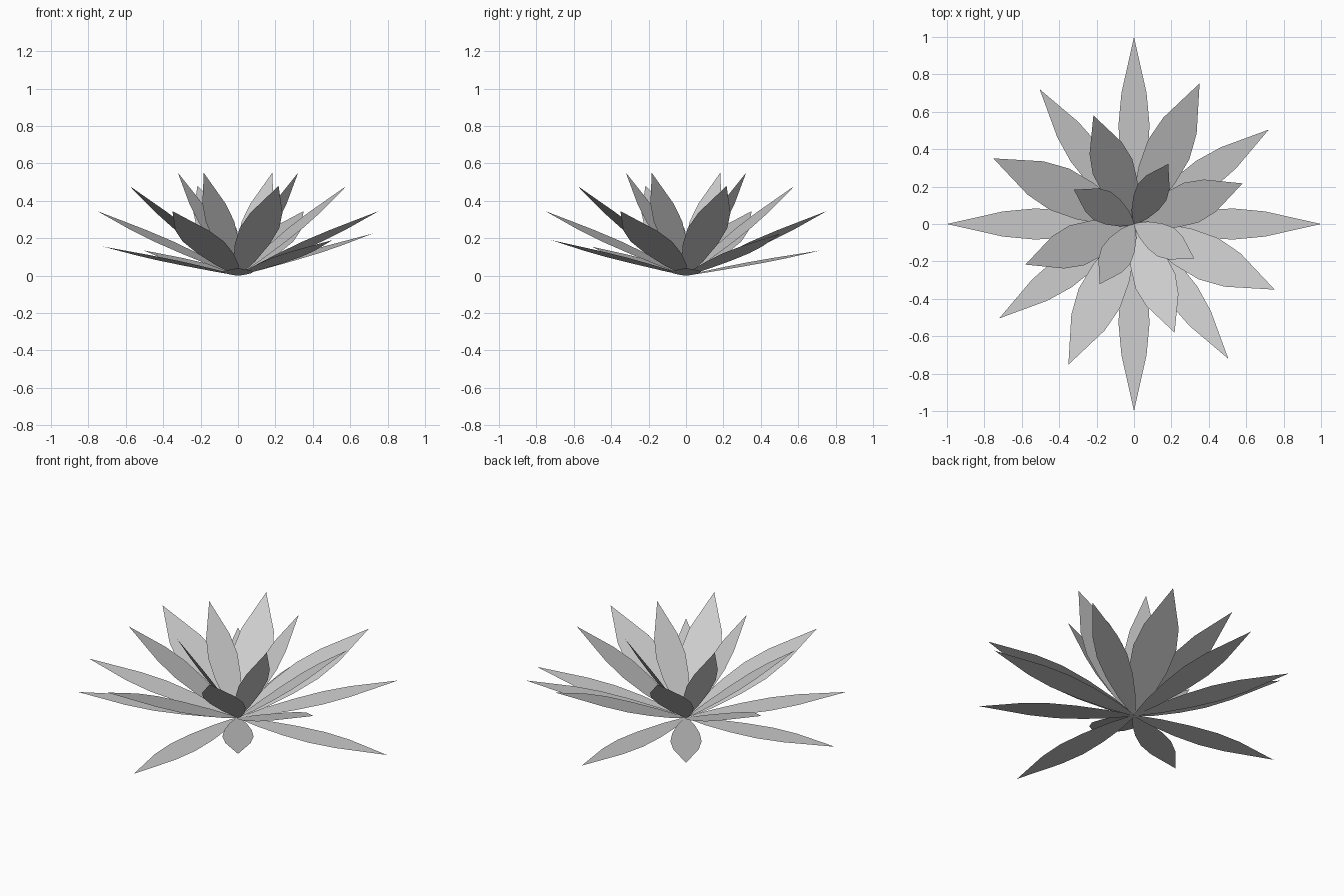
import bpy
import math
from mathutils import Vector

cube = bpy.data.objects.get("Cube")
if cube:
    bpy.data.objects.remove(cube, do_unlink=True)

grey = bpy.data.materials.new("light_grey")
grey.use_nodes = True
colour = (0.6, 0.6, 0.6, 1)
grey.diffuse_color = colour
grey.node_tree.nodes["Principled BSDF"].inputs["Base Color"].default_value = colour

# Leaf outline: fraction of the length, fraction of the greatest half width
OUTLINE = [(0, 0.08), (0.16, 0.55), (0.35, 0.88), (0.53, 1), (0.7, 0.81)]


def leaf(name, angle, reach, rise, half_width):
    """Flat pointed leaf from the centre, tilted up to its tip."""
    a = math.radians(angle)
    tip = Vector((reach * math.cos(a), reach * math.sin(a), rise))
    side = Vector((-math.sin(a), math.cos(a), 0)) * half_width
    right = [tip * t - side * w for t, w in OUTLINE]
    left = [tip * t + side * w for t, w in reversed(OUTLINE)]
    points = right + [tip] + left
    mesh = bpy.data.meshes.new(name)
    mesh.from_pydata(points, [], [range(len(points))])
    mesh.materials.append(grey)
    obj = bpy.data.objects.new(name, mesh)
    bpy.context.collection.objects.link(obj)


# Rings of four leaves: name, first angle, reach, half width, tip heights
RINGS = [
    ("ground_leaf", 0, 1.0, 0.083, (0.04, 0.09, 0.09, 0.04)),
    ("low_leaf", 35, 0.88, 0.086, (0.225, 0.135, 0.155, 0.19)),
    ("middle_leaf", 65, 0.83, 0.122, (0.345,) * 4),
    ("upper_leaf", 20.5, 0.62, 0.113, (0.48,) * 4),
    ("inner_leaf", 60.3, 0.37, 0.088, (0.55,) * 4),
]

for name, start, reach, half_width, heights in RINGS:
    for i, rise in enumerate(heights):
        leaf(f"{name}_{i + 1}", start + 90 * i, reach, rise, half_width)
